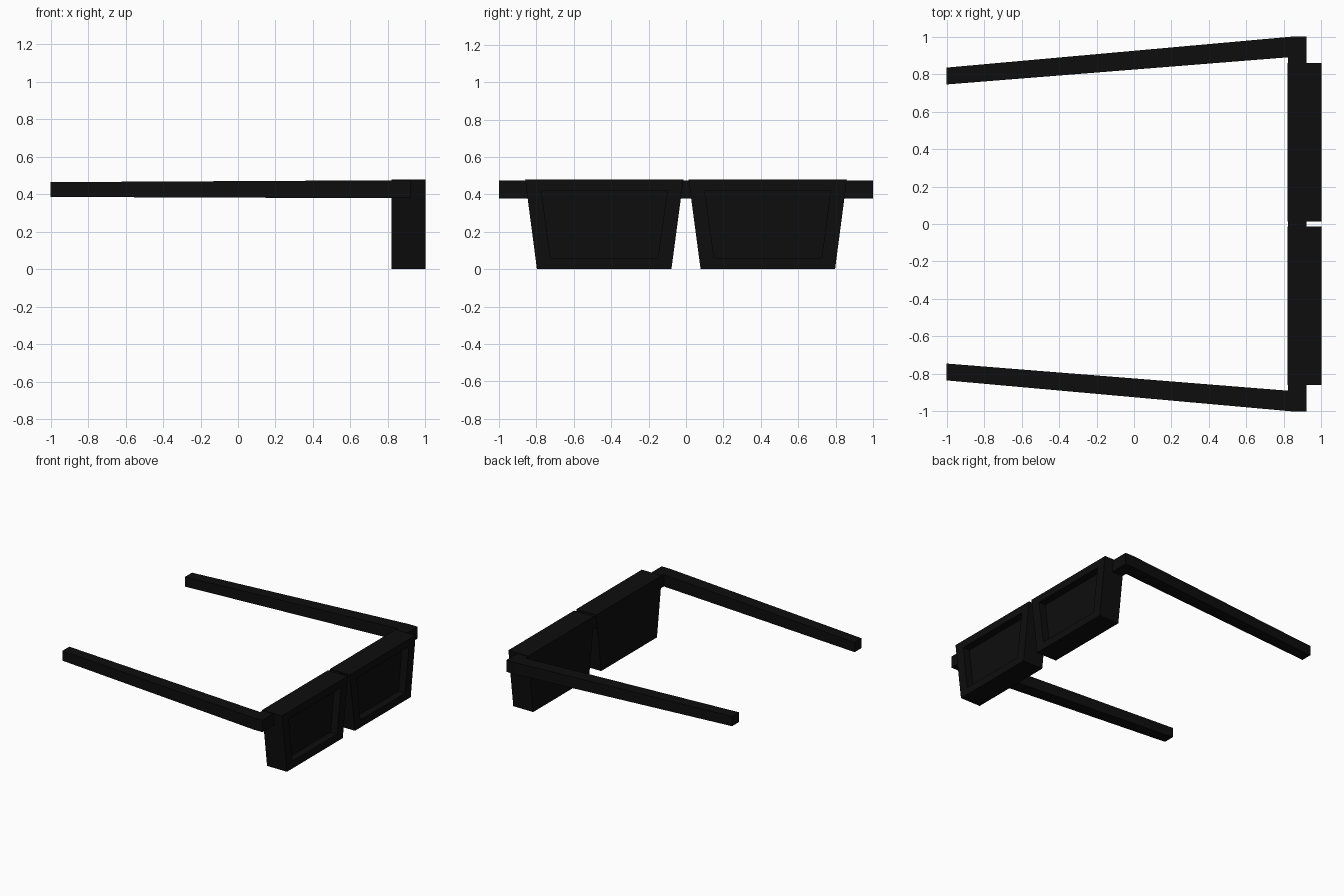
import bpy, bmesh

if "Cube" in bpy.data.objects:
    bpy.data.objects.remove(bpy.data.objects["Cube"])

black = bpy.data.materials.new("black_plastic")
black.diffuse_color = (0.004, 0.004, 0.004, 1)
black.use_nodes = True
black.node_tree.nodes["Principled BSDF"].inputs["Base Color"].default_value = black.diffuse_color


def finish(name, bm):
    """Turn a half-model bmesh into an object mirrored across y = 0."""
    bmesh.ops.recalc_face_normals(bm, faces=bm.faces)
    me = bpy.data.meshes.new(name)
    bm.to_mesh(me)
    bm.free()
    me.materials.append(black)
    ob = bpy.data.objects.new(name, me)
    bpy.context.collection.objects.link(ob)
    mod = ob.modifiers.new("mirror", 'MIRROR')
    mod.use_axis = (False, True, False)
    mod.use_clip = True
    mod.merge_threshold = 0.0005
    return ob


# Lens frames: trapezoid block with a shallow recess on the outward face
outer = [(0.078, 0.0), (0.797, 0.0), (0.86, 0.48), (0.014, 0.48)]
inner = [(0.15, 0.06), (0.725, 0.06), (0.773, 0.42), (0.10, 0.42)]
bm = bmesh.new()
rings = [[bm.verts.new((x, y, z)) for y, z in pts]
         for x, pts in ((0.82, outer), (1.0, outer), (1.0, inner), (0.94, inner))]
for a, b in zip(rings, rings[1:]):
    for i in range(4):
        j = (i + 1) % 4
        bm.faces.new((a[i], a[j], b[j], b[i]))
bm.faces.new(rings[0])
bm.faces.new(rings[-1])
finish("lens_frames", bm)

# Brow bar, bridge and temple arms: one plan outline, slightly tapering in height
plan = [(0.92, 0), (0.92, 1), (0.84, 1), (-1, 0.835), (-1, 0.745), (0.823, 0.89), (0.823, 0)]
bm = bmesh.new()
low, high = [], []
for x, y in plan:
    t = max(0, (0.84 - x) / 1.84)
    low.append(bm.verts.new((x, y, 0.379 + 0.007 * t)))
    high.append(bm.verts.new((x, y, 0.475 - 0.01 * t)))
for i in range(len(plan) - 1):
    bm.faces.new((low[i], low[i + 1], high[i + 1], high[i]))
# Caps split into a brow section and an arm section
for ring in (low, high):
    bm.faces.new([ring[i] for i in (0, 1, 5, 6)])
    bm.faces.new([ring[i] for i in (1, 2, 3, 4, 5)])
finish("bridge_and_temples", bm)
